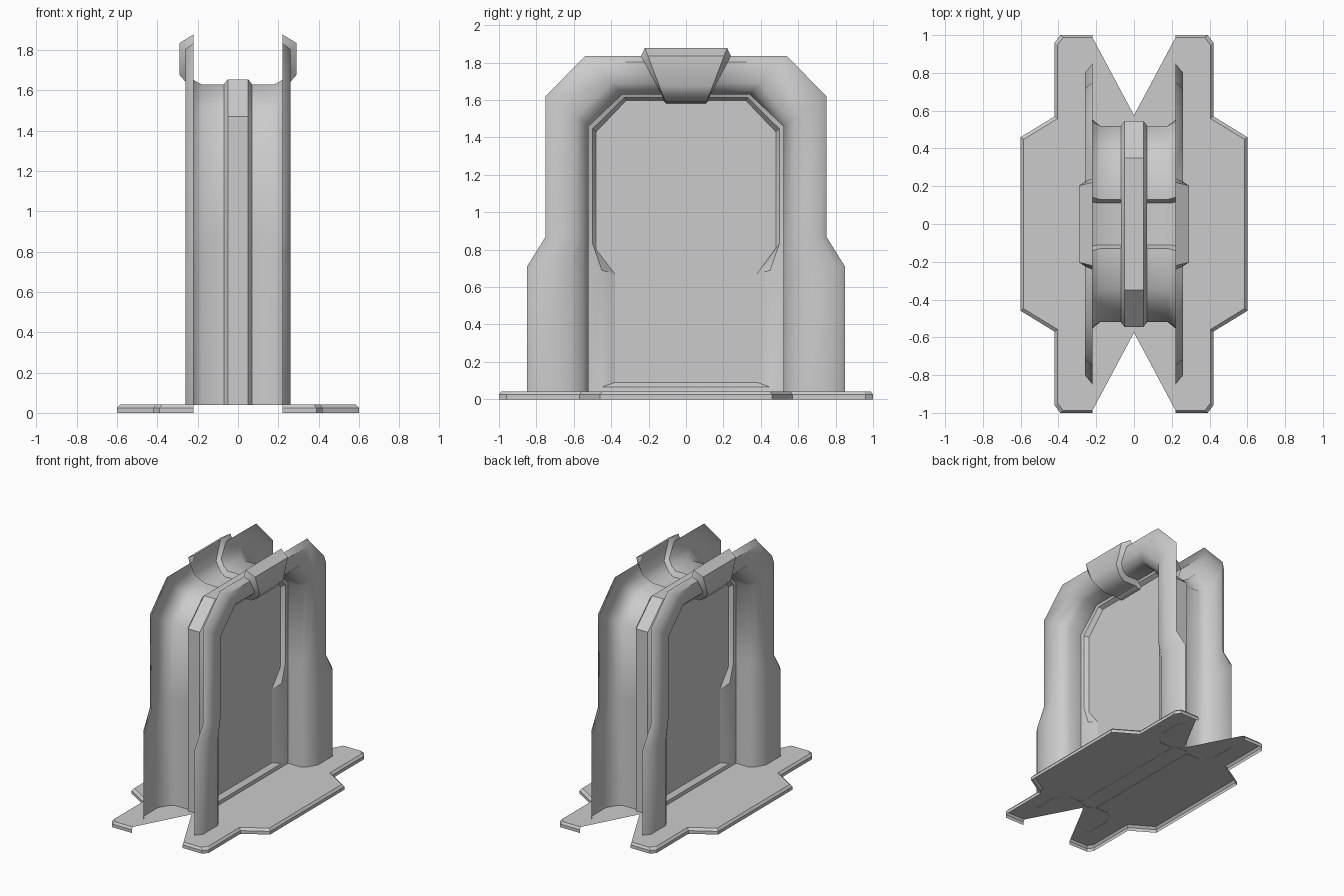
import bpy, math

if "Cube" in bpy.data.objects:
    bpy.data.objects.remove(bpy.data.objects["Cube"])

# Half outlines in (y, z), from the floor up to the middle of the arch; matching point counts
OUTER = [(.85, .04), (.85, .71), (.75, .87), (.75, 1.62), (.54, 1.835), (.24, 1.835), (.22, 1.878)]
JAMB = [(.52, .04), (.52, .71), (.52, .87), (.52, 1.46), (.34, 1.63), (.13, 1.63), (.11, 1.59)]
PANEL = [(.38, .09), (.38, .67), (.48, .80), (.48, 1.43), (.32, 1.597), (.12, 1.597), (.105, 1.58)]


def blend(a, b, t):
    return [(p[0] + (q[0] - p[0]) * t, p[1] + (q[1] - p[1]) * t) for p, q in zip(a, b)]


def full(half):
    return half + [(-y, z) for y, z in reversed(half)]


def make(name, verts, faces, mirror=True, angle=50):
    me = bpy.data.meshes.new(name)
    me.from_pydata(verts, [], faces)
    me.update()
    ob = bpy.data.objects.new(name, me)
    bpy.context.collection.objects.link(ob)
    bpy.ops.object.select_all(action='DESELECT')
    bpy.context.view_layer.objects.active = ob
    ob.select_set(True)
    bpy.ops.object.shade_smooth_by_angle(angle=math.radians(angle))
    if mirror:
        ob.modifiers.new("mirror", 'MIRROR').use_clip = False
    return ob


def loft(name, rings, closed=False, **kw):
    """Skin a list of equally long 3D point rows."""
    n = len(rings[0])
    verts = [p for r in rings for p in r]
    faces = []
    for j in range(len(rings) - 1):
        for i in range(n if closed else n - 1):
            k = (i + 1) % n
            faces.append((j * n + i, (j + 1) * n + i, (j + 1) * n + k, j * n + k))
    return make(name, verts, faces, **kw)


# Arch shell: jamb, rounded pillar face and outer lip; the raised top cap is part of the skin
rings = []
for x, t, cap in [(.07, 0, 0), (.18, 0, .01), (.22, .1, .02), (.26, .3, .03), (.26, .85, .03), (.22, 1, 0)]:
    half = blend(JAMB, OUTER, t)
    pts = full(half)
    n = len(half)
    rings.append([(x + (cap if i in (n - 1, n) else 0), y, z) for i, (y, z) in enumerate(pts)])
loft("arch_shell", rings)

# Sloped rim around the door panel
rim = []
for x, t in [(.03, 0), (.062, .5), (.07, 1)]:
    rim.append([(x, y, z) for y, z in full(blend(PANEL, JAMB, t))])
loft("panel_rim", rim, closed=True, angle=25)

# Flat door panel
pts = full(PANEL)
make("door_panel", [(.03, y, z) for y, z in pts], [tuple(reversed(range(len(pts))))][:1])
door = bpy.data.objects["door_panel"].data
if door.polygons[0].normal.x < 0:
    door.flip_normals()

# Raised rib down the middle of the outer channel
base = JAMB[:5]
raised = [(.545, z) for y, z in base[:3]] + [(.545, 1.47), (.35, 1.655)]
rib = [[(x, y, z) for y, z in full(h)]
       for x, h in [(.07, base), (.05, raised), (-.05, raised), (-.07, base)]]
loft("channel_rib", rib, mirror=False, angle=30)

# Floor plate: a notched top sheet with a bevelled skirt on its outer edges
near = [(.22, -1), (.39, -1), (.42, -.96), (.42, -.57), (.6, -.46)]
side = near + [(x, -y) for x, y in reversed(near)]


def inset(p):
    x, y = p
    return (x if x < .3 else x - .015, y - math.copysign(.012, y))


top = [inset(p) for p in side]
outline = top + [(0, .575)] + [(-x, y) for x, y in reversed(top)] + [(0, -.575)]
make("floor_plate", [(x, y, .042) for x, y in outline], [tuple(range(len(outline)))], mirror=False)
loft("floor_skirt", [[(x, y, .042) for x, y in top],
                     [(x, y, .025) for x, y in side],
                     [(x, y, 0) for x, y in side]], angle=25)
